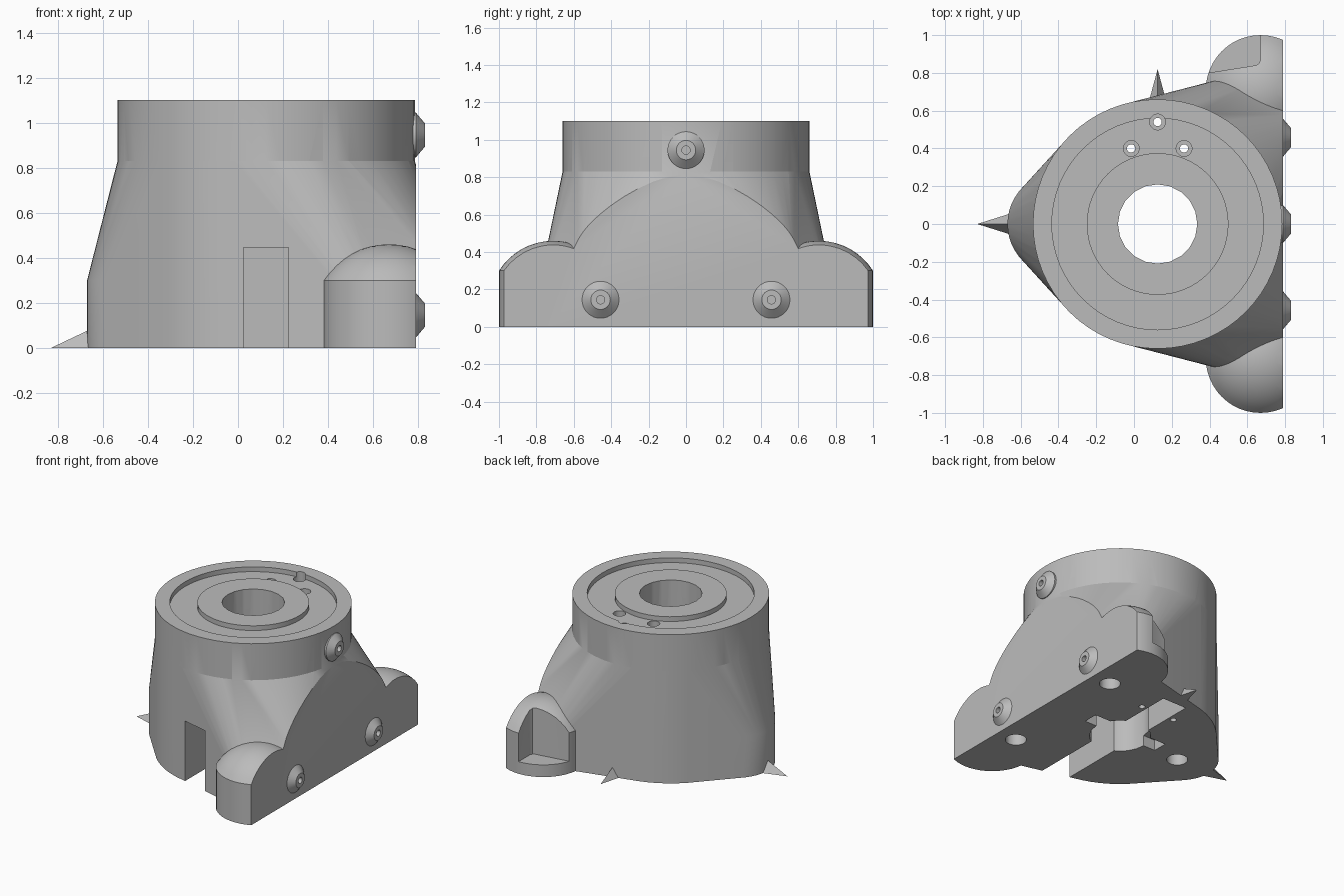
import bpy, bmesh, math
from mathutils import Matrix, Vector

cube = bpy.data.objects.get("Cube")
if cube:
    bpy.data.objects.remove(cube, do_unlink=True)

grey = bpy.data.materials.new("plain_grey")
grey.use_nodes = True
grey.diffuse_color = (0.5, 0.5, 0.5, 1)
grey.node_tree.nodes["Principled BSDF"].inputs["Base Color"].default_value = (0.5, 0.5, 0.5, 1)

AXIS_X = 0.125      # centre line of the round tower
CUT_X = 0.79        # flat mounting face
EPS = 0.05


def finish(name, bm):
    bmesh.ops.recalc_face_normals(bm, faces=bm.faces)
    mesh = bpy.data.meshes.new(name)
    bm.to_mesh(mesh)
    bm.free()
    mesh.materials.append(grey)
    obj = bpy.data.objects.new(name, mesh)
    bpy.context.collection.objects.link(obj)
    return obj


def ring(cx, cy, r, z, n=64):
    return [Vector((cx + r * math.cos(math.tau * i / n), cy + r * math.sin(math.tau * i / n), z))
            for i in range(n)]


def hull(name, points):
    bm = bmesh.new()
    for p in points:
        bm.verts.new(p)
    res = bmesh.ops.convex_hull(bm, input=bm.verts[:])
    loose = [v for v in bm.verts if not v.link_faces]
    bmesh.ops.delete(bm, geom=loose, context='VERTS')
    bmesh.ops.dissolve_limit(bm, angle_limit=0.002, verts=bm.verts[:], edges=bm.edges[:])
    return finish(name, bm)


def lathe(name, profile, loc, n=48, sideways=False):
    """Spin (radius, height) pairs; sideways points the axis along +x."""
    bm = bmesh.new()
    rows = []
    for r, z in profile:
        rows.append([bm.verts.new((0, 0, z))] if r == 0 else [bm.verts.new(p) for p in ring(0, 0, r, z, n)])
    for a, b in zip(rows, rows[1:]):
        for i in range(n):
            j = (i + 1) % n
            if len(a) == 1:
                bm.faces.new((a[0], b[i], b[j]))
            elif len(b) == 1:
                bm.faces.new((a[i], a[j], b[0]))
            else:
                bm.faces.new((a[i], a[j], b[j], b[i]))
    turn = Matrix.Rotation(math.pi / 2, 4, 'Y') if sideways else Matrix()
    bm.transform(Matrix.Translation(loc) @ turn)
    return finish(name, bm)


def rod(r, z0, z1, x, y, n=32):
    return lathe("cutter", [(0, z0), (r, z0), (r, z1), (0, z1)], (x, y, 0), n)


def prism(outline, z0, z1):
    bm = bmesh.new()
    face = bm.faces.new([bm.verts.new((x, y, z0)) for x, y in outline])
    res = bmesh.ops.extrude_face_region(bm, geom=[face])
    top = [v for v in res["geom"] if isinstance(v, bmesh.types.BMVert)]
    bmesh.ops.translate(bm, verts=top, vec=(0, 0, z1 - z0))
    return finish("cutter", bm)


def block(x0, x1, y0, y1, z0, z1):
    return prism([(x0, y0), (x1, y0), (x1, y1), (x0, y1)], z0, z1)


def combine(target, tool, operation='DIFFERENCE'):
    mod = target.modifiers.new("combine", 'BOOLEAN')
    mod.operation, mod.solver, mod.object = operation, 'EXACT', tool
    bpy.ops.object.select_all(action='DESELECT')
    bpy.context.view_layer.objects.active = target
    target.select_set(True)
    bpy.ops.object.modifier_apply(modifier=mod.name)
    bpy.data.objects.remove(tool, do_unlink=True)


def smooth(obj, angle):
    bpy.ops.object.select_all(action='DESELECT')
    bpy.context.view_layer.objects.active = obj
    obj.select_set(True)
    bpy.ops.object.shade_smooth_by_angle(angle=math.radians(angle))


# Flared base: round neck blending into three feet and the mounting face
FLARE, FOOT = 0.83, 0.30
points = ring(AXIS_X, 0, 0.66, FLARE) + ring(AXIS_X, 0, 0.66, 0)
for z in (0, FOOT):
    points += ring(-0.395, 0, 0.275, z, 48)
    for side in (-1, 1):
        points += ring(0.505, side * 0.495, 0.275, z, 48)
        points.append(Vector((0.95, side * 0.575, z)))
body = hull("housing", points)

# Round tower with a shallow ring groove in its top
tower = lathe("tower", [(0, 0.5), (0.66, 0.5), (0.66, 1.1), (0.56, 1.1), (0.56, 1.065),
                        (0.375, 1.065), (0.375, 1.1), (0, 1.1)], (AXIS_X, 0, 0), 64)
trim = lathe("cutter", [(0, 0.4), (0.8, 0.4), (0.8, FLARE), (0, FLARE)], (AXIS_X, 0, 0), 64)
combine(tower, trim)
# sink the tower slightly so that the union is clean
for v in tower.data.vertices:
    if v.co.z < FLARE + 0.001:
        v.co.z = FLARE - 0.0005
combine(body, tower, 'UNION')

# Domed corner bosses
R, DOME_Z = 0.343, 0.117
dome = [(R * math.sin(a), DOME_Z + R * math.cos(a))
        for a in [math.asin(0.29 / R) * k / 8 for k in range(8, 0, -1)]]
for side in (-1, 1):
    boss = lathe("boss", [(0, 0), (0.29, 0)] + dome + [(0, DOME_Z + R)], (0.67, side * 0.71, 0))
    if side > 0:
        # open pocket in the rear boss
        combine(boss, prism([(0.67, 1.1), (0.67, 0.87), (0.662, 0.85), (0.645, 0.84),
                             (0.39, 0.80), (0.2, 0.79), (0.2, 1.1)], 0.09, 0.7))
    combine(body, boss, 'UNION')

# Flat mounting face
combine(body, block(CUT_X, 1.5, -1.5, 1.5, -0.5, 1.5))

# Cable channel open to the front, short cross arms and the central bore
combine(body, block(0.025, 0.225, -1, 0.58, -EPS, 0.445))
combine(body, block(AXIS_X - 0.31, AXIS_X + 0.31, 0, 0.11, -EPS, 0.08))
combine(body, rod(0.21, -EPS, 1.2, AXIS_X, 0, 20))

# Countersunk holes in the top
for x, y in ((AXIS_X, 0.54), (AXIS_X - 0.14, 0.4), (AXIS_X + 0.14, 0.4)):
    drill = lathe("cutter", [(0, -EPS), (0.022, -EPS), (0.022, 1.0), (0.042, 1.0),
                             (0.042, 1.2), (0, 1.2)], (x, y, 0), 20)
    combine(body, drill)

# Blind holes under the feet
for x, y in ((-0.385, 0), (0.635, 0.5), (0.635, -0.5)):
    combine(body, rod(0.072, -EPS, 0.2, x, y))
smooth(body, 25)

# Conical studs on the mounting face
for label, y, z in (("upper", 0, 0.945), ("front", -0.457, 0.145), ("rear", 0.457, 0.145)):
    stud = lathe(label + "_stud", [(0, -0.05), (0.099, -0.05), (0.099, 0), (0.052, 0.04),
                                   (0.022, 0.04), (0.022, 0.01), (0, 0.01)],
                 (CUT_X, y, z), 32, sideways=True)
    smooth(stud, 25)

# Pointer spikes at floor level
for label, tip, base, half in (("side", Vector((-0.83, 0, 0)), Vector((-0.64, 0, 0)), 0.06),
                               ("rear", Vector((AXIS_X, 0.82, 0)), Vector((AXIS_X, 0.645, 0)), 0.047)):
    across = (tip - base).normalized().cross(Vector((0, 0, 1))) * half
    hull(label + "_pointer", [tip, base + across, base - across, base + Vector((0, 0, 0.09))])
